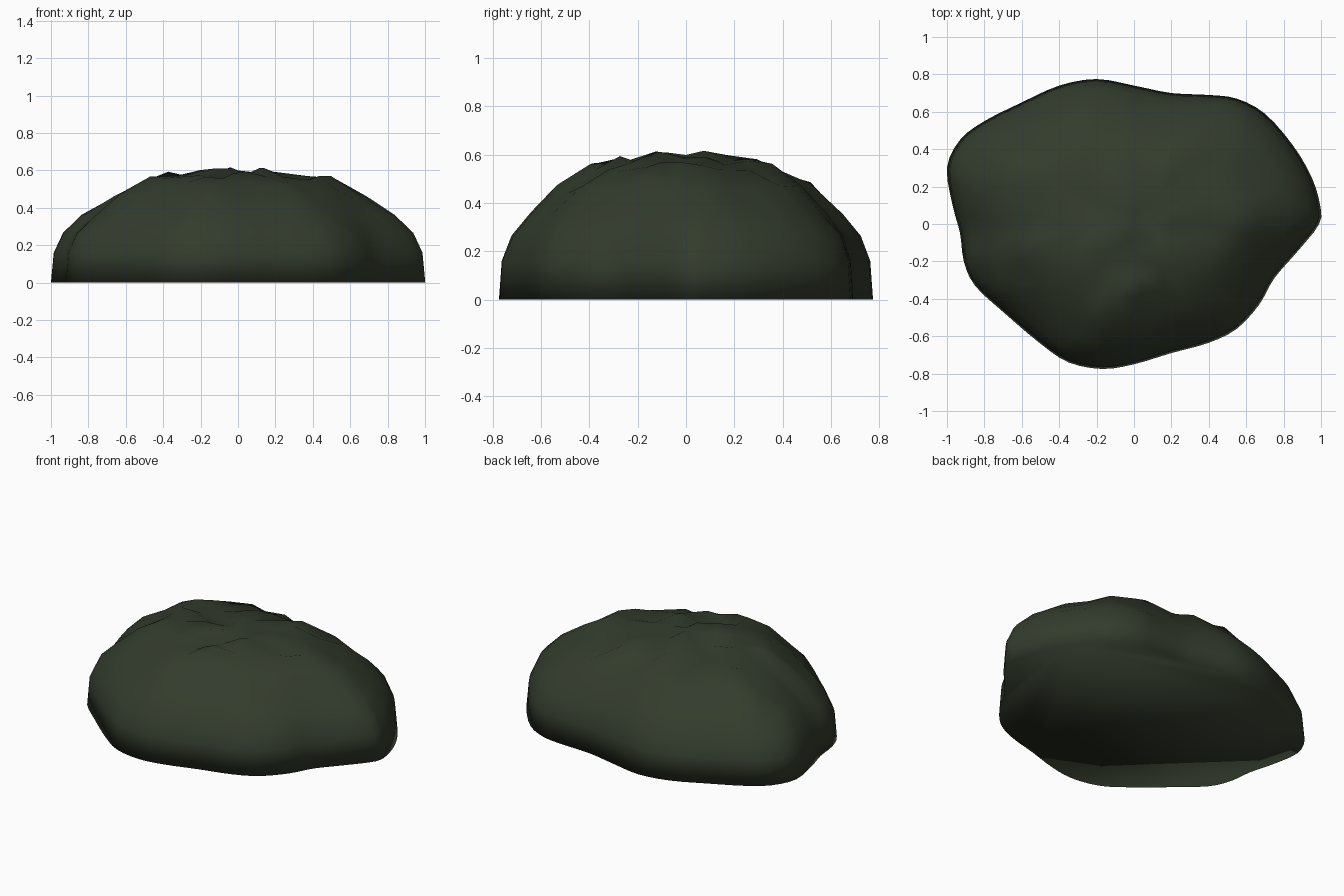
import bpy, math, random
from mathutils import Vector, geometry

if "Cube" in bpy.data.objects:
    bpy.data.objects.remove(bpy.data.objects["Cube"])

random.seed(11)

# footprint of the mound, counter-clockwise from the right
OUTLINE = [(.99, 0), (.995, .1), (.95, .25), (.85, .42), (.7, .59), (.55, .67), (.4, .69),
           (.2, .7), (0, .74), (-.2, .775), (-.4, .74), (-.6, .65), (-.8, .55),
           (-.93, .45), (-1, .3), (-.97, .1), (-.93, -.05), (-.91, -.2), (-.85, -.33),
           (-.7, -.47), (-.5, -.64), (-.35, -.74), (-.17, -.775), (0, -.75), (.2, -.69),
           (.4, -.635), (.55, -.56), (.67, -.43), (.75, -.29), (.88, -.14)]

# dome rings: (footprint scale, height, vertex count, height jitter)
RINGS = [(1, 0, 90, 0), (.985, .16, 90, 0), (.935, .265, 60, .006), (.84, .35, 45, .012),
         (.69, .465, 30, .025), (.52, .54, 26, .032), (.38, .565, 20, .034),
         (.22, .585, 12, .032), (.1, .59, 6, .03), (0, .6, 1, .01)]


def footprint(t):
    """Smooth point on the closed outline, t in 0..1."""
    n = len(OUTLINE)
    i, f = divmod((t % 1) * n, 1)
    a, b, c, d = (Vector(OUTLINE[(int(i) + k) % n]) for k in (-1, 0, 1, 2))
    return b + .5 * f * (c - a + f * (2 * a - 5 * b + 4 * c - d + f * (3 * (b - c) + d - a)))


# points laid out on a disc for triangulation, then placed on the dome
disc, verts = [], []
for k, (scale, height, count, jitter) in enumerate(RINGS):
    radius = 1 - k / (len(RINGS) - 1)
    for j in range(count):
        wobble = 0 if k < 2 else random.uniform(-.35, .35)
        t = (j + wobble) / count
        ang = math.tau * t
        disc.append(Vector((radius * math.cos(ang), radius * math.sin(ang))))
        p = footprint(t) * scale
        verts.append((p.x, p.y, height + random.uniform(-jitter, jitter)))

_, _, faces, origin, _, _ = geometry.delaunay_2d_cdt(disc, [], [], 0, 1e-6)
faces = [[origin[i][0] for i in f] for f in faces]

# flat underside closing the mound
faces.append(list(range(RINGS[0][2]))[::-1])

mesh = bpy.data.meshes.new("mound")
mesh.from_pydata(verts, [], faces)
mesh.validate()
mesh.polygons.foreach_set("use_smooth", [True] * len(mesh.polygons))
mesh.update()
mound = bpy.data.objects.new("mound", mesh)
bpy.context.collection.objects.link(mound)

# dark moss green
mat = bpy.data.materials.new("moss_green")
mat.diffuse_color = (.033, .045, .026, 1)
mat.use_nodes = True
mat.node_tree.nodes["Principled BSDF"].inputs["Base Color"].default_value = mat.diffuse_color
mesh.materials.append(mat)
